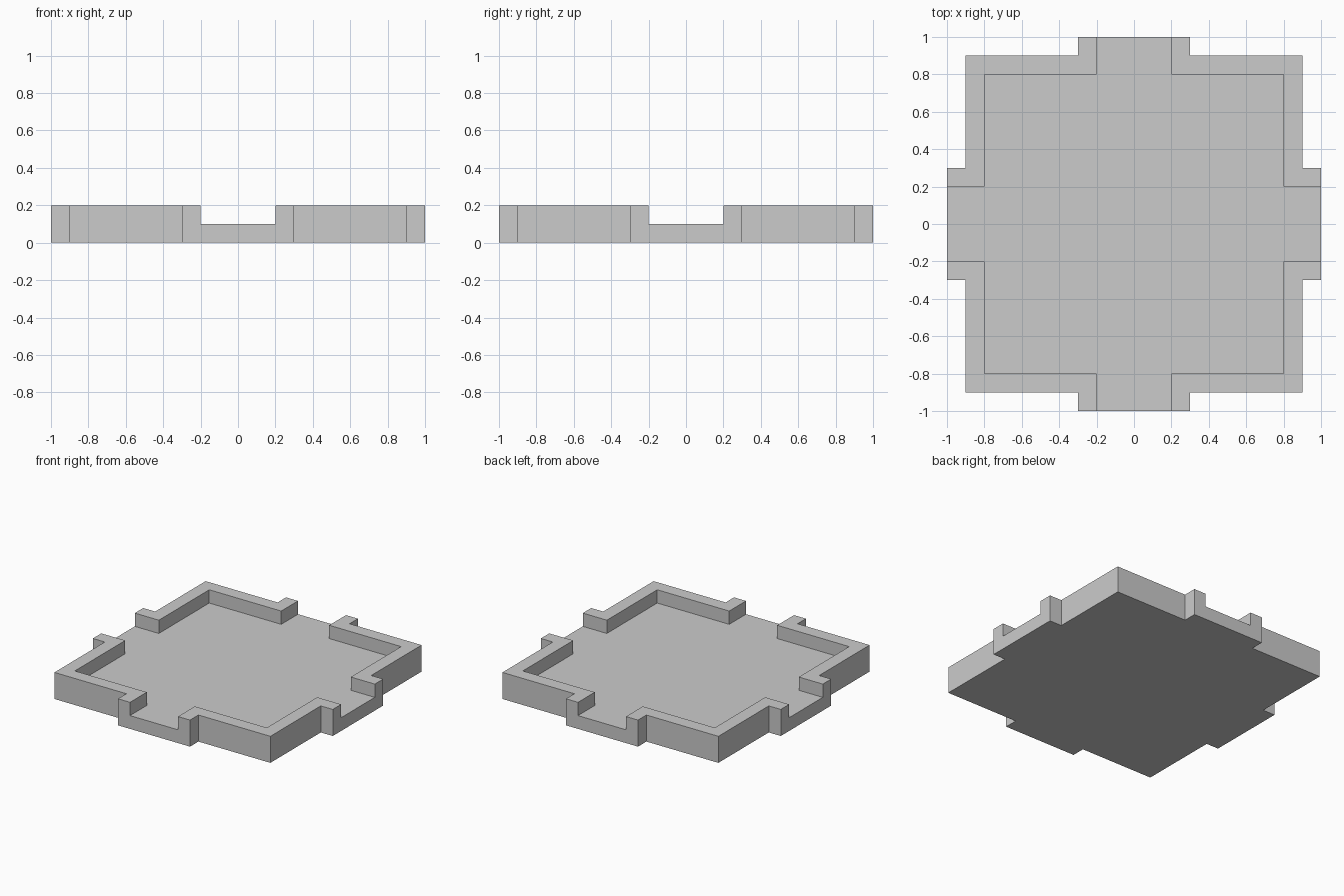
import bpy
import bmesh

cube = bpy.data.objects.get("Cube")
if cube:
    bpy.data.objects.remove(cube, do_unlink=True)

FLOOR_Z, WALL_Z = 0.1, 0.2

# One quadrant of the plan: the floor edge and the L-shaped corner wall with door jambs
FLOOR_EDGE = [(1, .2), (.8, .2), (.8, .8), (.2, .8), (.2, 1)]
CORNER_WALL = [(.8, .2), (1, .2), (1, .3), (.9, .3), (.9, .9),
               (.3, .9), (.3, 1), (.2, 1), (.2, .8), (.8, .8)]


def quarter_turns(points, n):
    for _ in range(n):
        points = [(-y, x) for x, y in points]
    return points


def add_face(bm, points):
    return bm.faces.new([bm.verts.new((x, y, 0)) for x, y in points])


def raise_faces(bm, faces, height, keep):
    """Extrude faces upward and return the raised caps."""
    result = bmesh.ops.extrude_face_region(bm, geom=faces, use_keep_orig=keep)["geom"]
    verts = [g for g in result if isinstance(g, bmesh.types.BMVert)]
    bmesh.ops.translate(bm, verts=verts, vec=(0, 0, height))
    if not keep:
        for f in faces:
            if f.is_valid:
                bm.faces.remove(f)
    return [g for g in result if isinstance(g, bmesh.types.BMFace)]


# Plan: cross-shaped floor plus four corners, welded together
bm = bmesh.new()
add_face(bm, [p for n in range(4) for p in quarter_turns(FLOOR_EDGE, n)])
for n in range(4):
    add_face(bm, quarter_turns(CORNER_WALL, n))
bmesh.ops.remove_doubles(bm, verts=bm.verts[:], dist=1e-4)

# Raise the whole slab, then only the corner walls
caps = raise_faces(bm, bm.faces[:], FLOOR_Z, True)
corners = [f for f in caps if len(f.verts) == len(CORNER_WALL)]
raise_faces(bm, corners, WALL_Z - FLOOR_Z, False)

# Merge coplanar pieces and point all faces outward
bmesh.ops.recalc_face_normals(bm, faces=bm.faces[:])
bmesh.ops.dissolve_limit(bm, angle_limit=0.01, verts=bm.verts[:], edges=bm.edges[:])
bmesh.ops.recalc_face_normals(bm, faces=bm.faces[:])

mesh = bpy.data.meshes.new("walled_floor_tile")
bm.to_mesh(mesh)
bm.free()
tile = bpy.data.objects.new("walled_floor_tile", mesh)
bpy.context.collection.objects.link(tile)

# Plain light grey
grey = bpy.data.materials.new("light_grey")
grey.use_nodes = True
colour = (0.6, 0.6, 0.6, 1)
grey.diffuse_color = colour
grey.node_tree.nodes["Principled BSDF"].inputs["Base Color"].default_value = colour
mesh.materials.append(grey)
